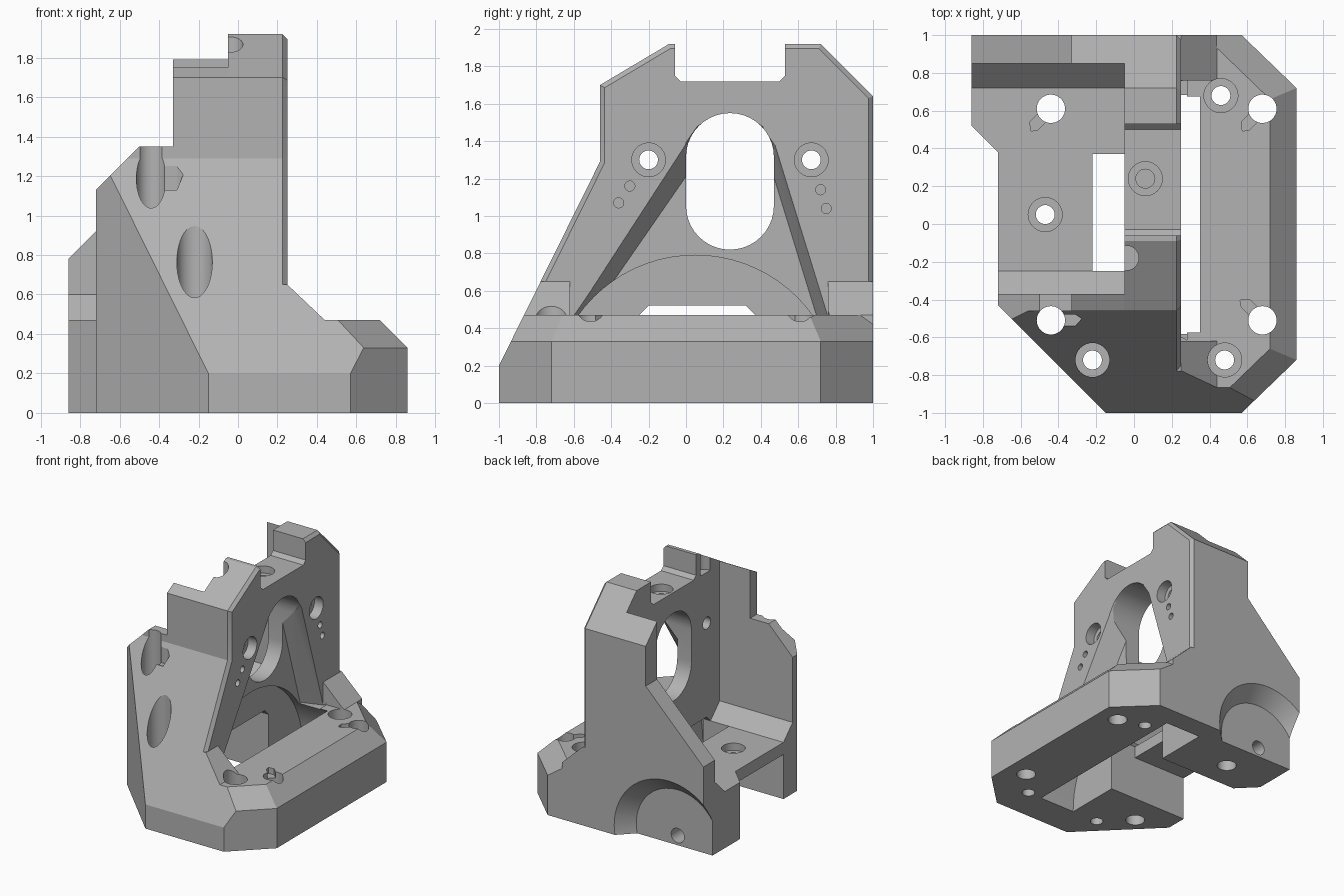
import bpy, bmesh
from math import sin, cos, pi, hypot

old = bpy.data.objects.get("Cube")
if old:
    bpy.data.objects.remove(old, do_unlink=True)

grey = bpy.data.materials.new("plain grey")
grey.use_nodes = True
grey.diffuse_color = (0.45, 0.45, 0.45, 1)
grey.node_tree.nodes["Principled BSDF"].inputs["Base Color"].default_value = (0.45, 0.45, 0.45, 1)


def prism(name, axis, pts, lo, hi, far=None, bevel=None, width=0.0):
    """Extrude a 2D outline along an axis; far gives a different end outline."""
    place = {"x": lambda p, t: (t, p[0], p[1]),
             "y": lambda p, t: (p[0], t, p[1]),
             "z": lambda p, t: (p[0], p[1], t)}[axis]
    bm = bmesh.new()
    a = [bm.verts.new(place(p, lo)) for p in pts]
    b = [bm.verts.new(place(p, hi)) for p in (far or pts)]
    bm.faces.new(a)
    bm.faces.new(b)
    for i in range(len(a)):
        j = (i + 1) % len(a)
        bm.faces.new((a[i], a[j], b[j], b[i]))
    bmesh.ops.recalc_face_normals(bm, faces=bm.faces)
    if bevel:
        edges = [e for e in bm.edges if bevel(e.verts[0].co, e.verts[1].co)]
        bmesh.ops.bevel(bm, geom=edges, offset=width, segments=1, affect="EDGES")
    mesh = bpy.data.meshes.new(name)
    bm.to_mesh(mesh)
    bm.free()
    mesh.materials.append(grey)
    obj = bpy.data.objects.new(name, mesh)
    bpy.context.collection.objects.link(obj)
    return obj


def circle(u, v, r, n=40):
    return [(u + r * cos(2 * pi * i / n), v + r * sin(2 * pi * i / n)) for i in range(n)]


def rect(u0, v0, u1, v1):
    return [(u0, v0), (u1, v0), (u1, v1), (u0, v1)]


def combine(body, other, operation):
    mod = body.modifiers.new("shape", "BOOLEAN")
    mod.operation = operation
    mod.solver = "EXACT"
    mod.object = other
    bpy.context.view_layer.update()
    mesh = bpy.data.meshes.new_from_object(body.evaluated_get(bpy.context.evaluated_depsgraph_get()))
    body.modifiers.clear()
    body.data = mesh
    bpy.data.objects.remove(other, do_unlink=True)


def cut(axis, pts, lo, hi, far=None):
    combine(body, prism("cutter", axis, pts, lo, hi, far), "DIFFERENCE")


def add(*args, **kw):
    combine(body, prism(*args, **kw), "UNION")


# Base with chamfered right-hand rim
outline = [(-.15, -1), (.57, -1), (.86, -.72), (.86, .72), (.57, 1), (-.86, 1),
           (-.86, .52), (-.72, .38), (-.72, -.43)]
body = prism("bracket_body", "z", outline, 0, .47, width=.14,
             bevel=lambda p, q: min(p.z, q.z) > .4 and min(p.x, q.x) > .5 and p.x + q.x > 1.3)

# Upright side plate with a notched top
plate = [(-1, 0), (1, 0), (1, 1.64), (.72, 1.92), (.53, 1.92), (.53, 1.75), (.5, 1.72),
         (-.03, 1.72), (-.06, 1.75), (-.06, 1.92), (-.09, 1.92), (-.46, 1.7), (-.46, 1.29), (-1, .2)]
add("side_plate", "x", plate, -.05, .25, width=.025,
    bevel=lambda p, q: min(p.x, q.x) > .2 and max(p.z, q.z) > .5 and not (
        abs(p.y - .23) < .31 and abs(q.y - .23) < .31))

# Front wall, tapering upward, trimmed to its silhouette
front = prism("front_wall", "x", [(-1, 0), (-.25, 0), (-.25, .47), (-.37, .59), (-.37, 1.75),
                                  (-.46, 1.7), (-.46, 1.29), (-1, .2)], -.72, 0)
trim = prism("trim", "y", [(-.72, 1.13), (-.5, 1.35), (-.33, 1.35), (-.33, 2), (-1, 2), (-1, 1.13)], -1.2, .1)
combine(front, trim, "DIFFERENCE")
combine(body, front, "UNION")

# Back wall with diagonal left edge, and the sloped foot along its inside
back = [(.2, 0), (.2, 1.92), (-.33, 1.92), (-.33, 1.31), (-.86, .78), (-.86, 0)]
add("back_wall", "y", back, .85, 1)
add("back_foot", "x", [(.7, .3), (.72, .47), (.85, .6), (.95, .6), (.95, .3)], -.86, 0)

# Gussets between plate and base
gusset = [(.2, .4), (.44, .4), (.44, .47), (.25, .65), (.2, .65)]
add("front_gusset", "y", gusset, -1, -.62)
add("back_gusset", "y", gusset, .76, 1)

# Trim to the sloping front, the sloping back top and the front-left corner
cut("x", [(-1, .2), (-.46, 1.29), (-.46, 1.7), (-.09, 1.92), (-.09, 2.2), (-1.3, 2.2), (-1.3, .2)], -1, 1)
cut("x", [(1, 1.64), (.72, 1.92), (.72, 2.2), (1.3, 2.2), (1.3, 1.64)], -1, 1)
cut("z", [(-.72, -.43), (-.15, -1), (-.15, -1.3), (-1, -1.3), (-1, -.43)], -.1, 2.2)

# Tapered triangular pocket and the arched cavity beneath it
top = [(.06, 1.5), (.14, 1.55), (.235, 1.57), (.33, 1.55), (.41, 1.5)]
cut("x", [(-.62, .46), (-.01, 1.4)] + top + [(.48, 1.4), (.77, .46)], .28, .08,
    [(-.52, .46), (.02, 1.24)] + [(y, z - .14) for y, z in top] + [(.46, 1.24), (.7, .46)])
arch = [(.05 + .77 * cos(pi * i / 36), .02 + .77 * sin(pi * i / 36)) for i in range(37)]
cut("x", [(.82, -.1)] + arch + [(-.72, -.1)], .02, .35)

# Stadium window
window = [(.235 + .235 * cos(pi * i / 20), 1.315 + .235 * sin(pi * i / 20)) for i in range(21)]
cut("x", window + [(.47 - y, 2.37 - z) for y, z in window], -.4, .4)

# Slot through the plate foot, and the recess under the shelf
cut("x", [(-.25, -.1), (.37, -.1), (.37, .47), (.32, .52), (-.2, .52), (-.25, .47)], -.22, .3)
cut("x", rect(-.25, -.1, .37, .37), -1, -.15)

# Four vertical mounting holes with small relief slots
for x, y, dx, dy, floor in ((-.44, .61, -.09, -.09, .42), (.68, .61, -.09, -.09, .42),
                            (.68, -.51, -.09, .09, .42), (-.44, -.51, .13, 0, 1.12)):
    cut("z", circle(x, y, .075), -.1, 2.2)
    k = .03 / hypot(dx, dy)
    nx, ny = -dy * k, dx * k
    cut("z", [(x + nx, y + ny), (x - nx, y - ny), (x + dx - nx, y + dy - ny),
              (x + dx + nx * .3 + dx * .25, y + dy + ny * .3 + dy * .25), (x + dx + nx, y + dy + ny)], floor, 1.3)

# Counterbored vertical holes: position, hole bottom, shoulder height
for x, y, low, shoulder in ((.46, .68, -.1, .36), (.48, -.72, -.1, .3), (-.22, -.72, -.1, .4),
                            (-.47, .05, .3, .41), (.06, .24, 1.6, 1.66)):
    cut("z", circle(x, y, .05), low, shoulder + .02)
    cut("z", circle(x, y, .09), shoulder, 2.2)
cut("z", circle(-.04, -.18, .065), 1.72, 2.2)

# Counterbored cross holes and small pin holes in the side plate
for y in (-.2, .67):
    cut("x", circle(y, 1.3, .05), -.4, .4)
    cut("x", circle(y, 1.3, .09), .17, .4)
for y, z in ((-.3, 1.16), (-.36, 1.07), (.72, 1.14), (.75, 1.04)):
    cut("x", circle(y, z, .027, 20), .12, .4)

# Conical recess and screw hole on the back
cut("y", circle(-.54, .08, .5, 64), 1.001, .88, circle(-.54, .08, .38, 64))
cut("y", circle(-.54, .08, .06), .7, 1)

# Smooth the round walls, keep edges sharp
bpy.ops.object.select_all(action="DESELECT")
body.select_set(True)
bpy.context.view_layer.objects.active = body
bpy.ops.object.shade_smooth_by_angle(angle=.35)
